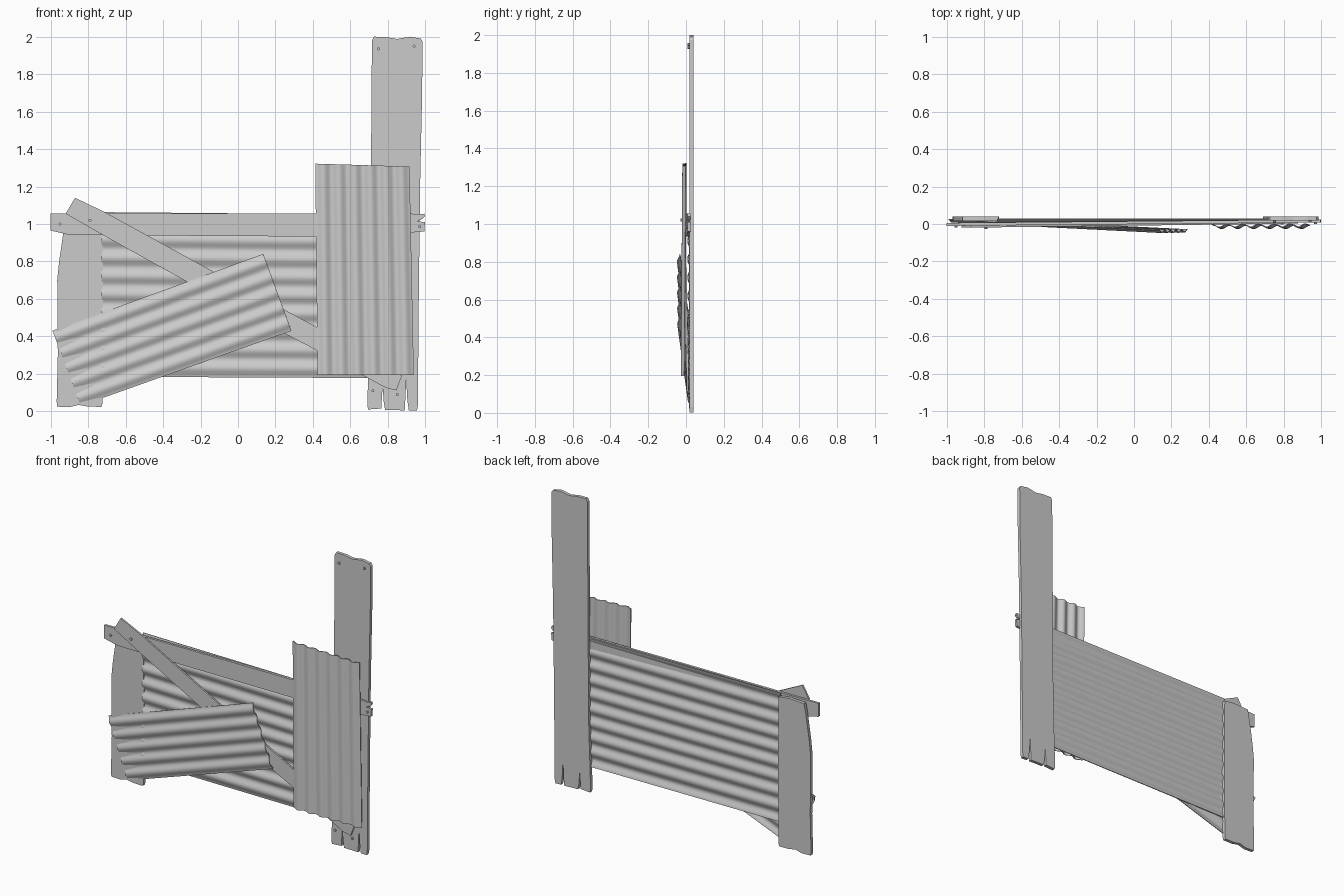
import bpy, bmesh, math
from mathutils import Vector

cube = bpy.data.objects.get("Cube")
if cube:
    bpy.data.objects.remove(cube)

grey = bpy.data.materials.new("plain grey")
grey.use_nodes = True
COLOUR = (0.6, 0.6, 0.6, 1)
grey.diffuse_color = COLOUR
grey.node_tree.nodes["Principled BSDF"].inputs["Base Color"].default_value = COLOUR


def finish(name, bm):
    bmesh.ops.recalc_face_normals(bm, faces=bm.faces[:])
    mesh = bpy.data.meshes.new(name)
    bm.to_mesh(mesh)
    bm.free()
    mesh.materials.append(grey)
    obj = bpy.data.objects.new(name, mesh)
    bpy.context.collection.objects.link(obj)
    return obj


def plank(name, outline, thick, y_left, y_right=None):
    """Board cut to an x,z outline; its front lies at y_left, skewing to y_right."""
    y_right = y_left if y_right is None else y_right
    bm = bmesh.new()
    verts = [bm.verts.new((x, y_left + (y_right - y_left) * (x + 1) / 2, z)) for x, z in outline]
    face = bm.faces.new(verts)
    back = bmesh.ops.extrude_face_region(bm, geom=[face], use_keep_orig=True)
    moved = [v for v in back["geom"] if isinstance(v, bmesh.types.BMVert)]
    bmesh.ops.translate(bm, verts=moved, vec=(0, thick, 0))
    return finish(name, bm)


def corrugated(name, start_a, end_a, start_b, end_b, waves, amp):
    """Wavy sheet: ridges run start to end, waves run from edge a to edge b."""
    a0, a1, b0, b1 = map(Vector, (start_a, end_a, start_b, end_b))
    steps = waves * 10
    bm = bmesh.new()
    rows = []
    for i in range(steps + 1):
        t = i / steps
        lift = Vector((0, amp * math.cos(math.tau * waves * t), 0))
        rows.append([bm.verts.new(p.lerp(q, t) + lift) for p, q in ((a0, b0), (a1, b1))])
    for (p, q), (r, s) in zip(rows, rows[1:]):
        bm.faces.new((p, q, s, r))
    obj = finish(name, bm)
    solid = obj.modifiers.new("thickness", 'SOLIDIFY')
    solid.thickness = 0.005
    solid.offset = 0
    bpy.ops.object.select_all(action='DESELECT')
    obj.select_set(True)
    bpy.context.view_layer.objects.active = obj
    bpy.ops.object.modifier_apply(modifier=solid.name)
    bpy.ops.object.shade_smooth_by_angle(angle=math.radians(50))


def nail(name, x, y, z):
    bpy.ops.mesh.primitive_cylinder_add(vertices=8, radius=0.008, depth=0.016,
                                        location=(x, y, z), rotation=(math.pi / 2, 0, 0))
    obj = bpy.context.object
    obj.name = name
    obj.data.materials.append(grey)


# Upright boards, with split lower ends
plank("tall_post", [
    (.695, .01), (.765, .015), (.767, .05), (.772, .13), (.778, .05), (.785, .008),
    (.89, .005), (.893, .06), (.898, .17), (.904, .06), (.912, .005), (.955, .003),
    (.96, .03), (.965, .6), (.972, 1.2), (.983, 1.7), (.985, 1.975), (.975, 1.99),
    (.92, 2), (.85, 1.988), (.79, 1.998), (.725, 2), (.715, 1.98), (.71, 1.3),
    (.705, .5), (.69, .03)], .022, .018)
plank("short_post", [
    (-.965, .025), (-.9, .022), (-.85, .035), (-.8, .025), (-.73, .024), (-.724, .04),
    (-.72, .5), (-.723, 1.04), (-.8, 1.05), (-.915, 1.045), (-.93, .97), (-.955, .8),
    (-.965, .7), (-.962, .3), (-.968, .05)], .022, .017)

# Horizontal rail with a broken right end
plank("top_rail", [
    (-1, .965), (-.9, .942), (-.72, .94), (.42, .933), (.93, .955), (.995, .96),
    (.998, 1.01), (.955, 1.015), (.985, 1.027), (.998, 1.04), (.995, 1.055),
    (.96, 1.05), (.93, 1.055), (-1, 1.056)], .016, -.01, .008)

# Diagonal brace
plank("diagonal_brace", [
    (-.92, 1.055), (-.72, .94), (-.27, .69), (.42, .325), (.79, .125), (.845, .112),
    (.875, .19), (.42, .45), (-.13, .745), (-.71, 1.063), (-.87, 1.14)], .012, -.021, .004)

# Corrugated sheets
corrugated("wide_sheet", (-.73, .018, .185), (.73, .018, .178),
           (-.73, .018, 1.063), (.73, .018, 1.05), 9, .008)
corrugated("upright_sheet", (.425, -.016, .195), (.413, -.008, 1.322),
           (.938, -.016, .195), (.915, -.008, 1.307), 6, .009)
corrugated("fallen_sheet", (-.84, .018, .03), (.285, -.037, .43),
           (-.99, .018, .43), (.135, -.039, .84), 5, .007)

# Nail heads
for i, spot in enumerate([(-.95, -.01, 1), (-.79, -.02, 1.02), (.75, .017, 1.935), (.94, .017, 1.95),
                          (.72, .017, .11), (.85, .017, .09), (.79, .004, .185), (.97, .007, .985)]):
    nail(f"nail_{i + 1}", *spot)
